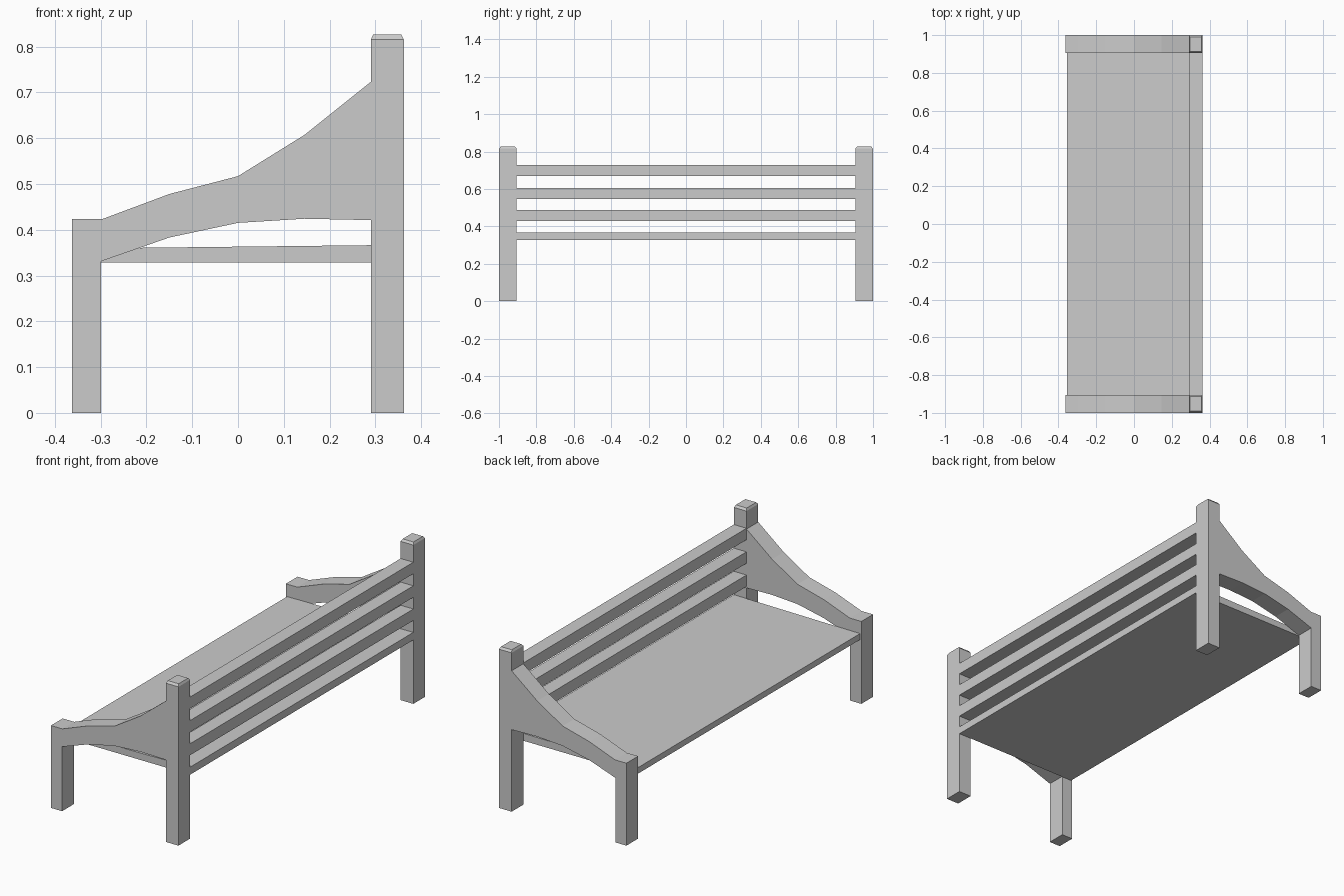
import bpy, bmesh

if "Cube" in bpy.data.objects:
    bpy.data.objects.remove(bpy.data.objects["Cube"])

POST_IN, POST_OUT = 0.905, 1.0      # y range of the end frames
BACK_X0, BACK_X1 = 0.29, 0.362      # x range of the back posts and slats


def finish(name, bm, mirror=False):
    bmesh.ops.recalc_face_normals(bm, faces=bm.faces)
    mesh = bpy.data.meshes.new(name)
    bm.to_mesh(mesh)
    bm.free()
    obj = bpy.data.objects.new(name, mesh)
    bpy.context.collection.objects.link(obj)
    if mirror:
        mod = obj.modifiers.new("mirror", "MIRROR")
        mod.use_axis = (False, True, False)
    return obj


def extrude_profile(name, xz, y0, y1, mirror=False):
    """Extrude an x-z outline along y."""
    bm = bmesh.new()
    face = bm.faces.new([bm.verts.new((x, y0, z)) for x, z in xz])
    ext = bmesh.ops.extrude_face_region(bm, geom=[face])
    for v in ext["geom"]:
        if isinstance(v, bmesh.types.BMVert):
            v.co.y = y1
    return finish(name, bm, mirror)


# front leg and sweeping armrest, cut as one outline
arm_top = [(-0.362, 0.423), (-0.297, 0.423), (-0.15, 0.478), (0.0, 0.517),
           (0.145, 0.607), (BACK_X0, 0.723)]
arm_under = [(BACK_X0, 0.421), (0.145, 0.424), (0.0, 0.415),
             (-0.15, 0.383), (-0.299, 0.331)]
leg_foot = [(-0.299, 0.0), (-0.362, 0.0)]
extrude_profile("front_leg_and_arm", arm_top + arm_under + leg_foot,
                POST_IN, POST_OUT, mirror=True)

# back post with a chamfered cap
bm = bmesh.new()
rings = []
for z, inset in ((0, 0), (0.815, 0), (0.826, 0.009)):
    x0, x1 = BACK_X0 + inset * 0.6, BACK_X1 - inset * 0.6
    y0, y1 = POST_IN + inset, POST_OUT - inset
    rings.append([bm.verts.new(c) for c in
                  ((x0, y0, z), (x1, y0, z), (x1, y1, z), (x0, y1, z))])
for a, b in zip(rings, rings[1:]):
    for i in range(4):
        j = (i + 1) % 4
        bm.faces.new((a[i], a[j], b[j], b[i]))
bm.faces.new(rings[0])
bm.faces.new(rings[-1])
finish("back_post", bm, mirror=True)

# seat board, slightly thicker towards the back
extrude_profile("seat", [(-0.355, 0.328), (BACK_X1, 0.328), (BACK_X1, 0.367),
                         (-0.355, 0.359)], -POST_IN, POST_IN)

# backrest slats, flush with the posts
for i, (z0, z1) in enumerate(((0.428, 0.487), (0.547, 0.606), (0.668, 0.727))):
    extrude_profile(f"back_slat_{i + 1}",
                    [(BACK_X0, z0), (BACK_X1, z0), (BACK_X1, z1), (BACK_X0, z1)],
                    -POST_IN, POST_IN)
